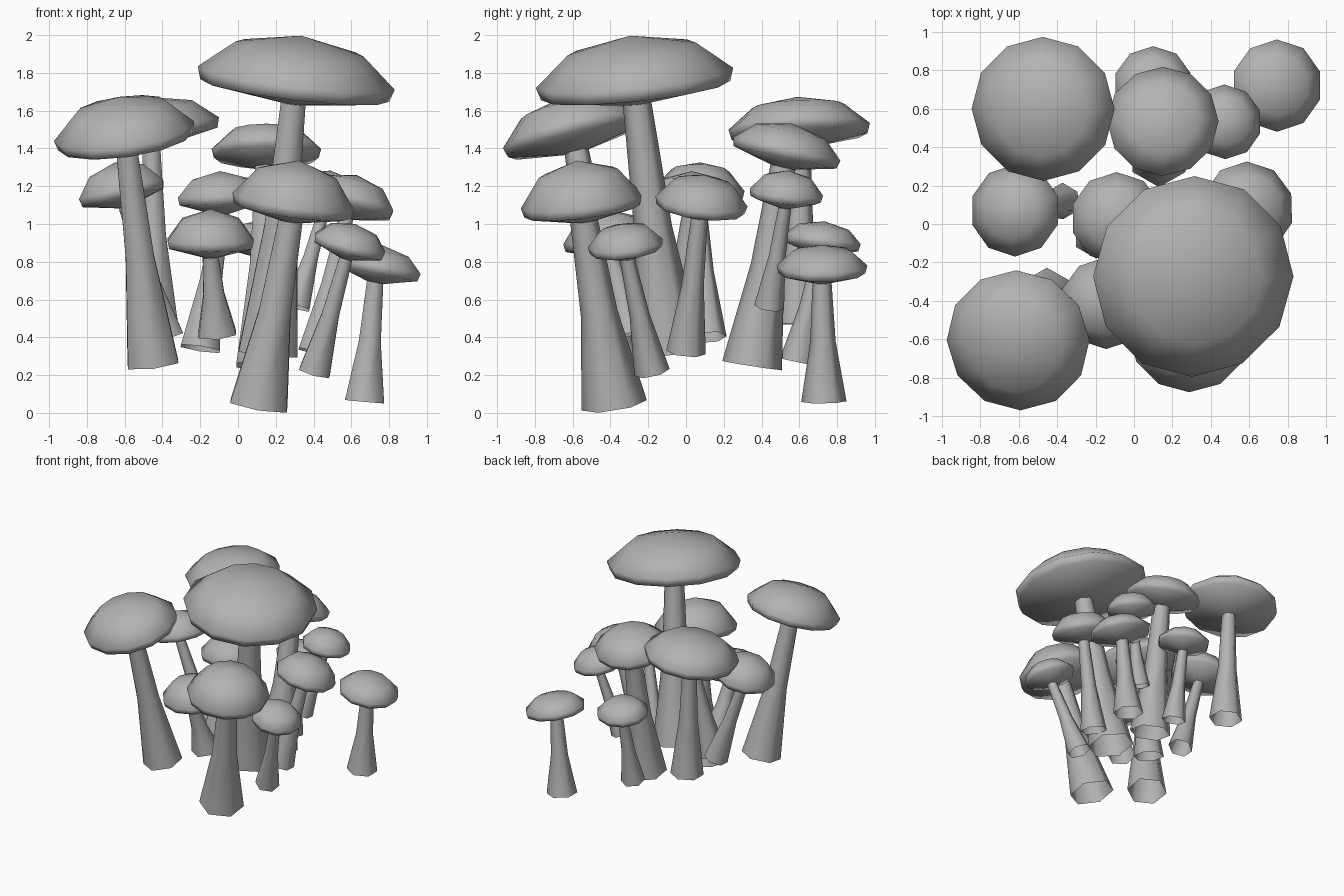
import bpy, bmesh, math
from mathutils import Vector

if "Cube" in bpy.data.objects:
    bpy.data.objects.remove(bpy.data.objects["Cube"])

grey = bpy.data.materials.new("mushroom_grey")
grey.diffuse_color = (0.45, 0.45, 0.45, 1)
grey.use_nodes = True
grey.node_tree.nodes["Principled BSDF"].inputs["Base Color"].default_value = grey.diffuse_color


def lathe(name, sides, sections, angle):
    """Skin open sections of (centre, normal, radius); radius 0 closes to a point."""
    bm = bmesh.new()
    rings = []
    for centre, normal, radius in sections:
        n = normal.normalized()
        u = (Vector((0, 1, 0)) - n * n.y).normalized()
        v = n.cross(u) * -1
        if radius == 0:
            rings.append([bm.verts.new(centre)])
            continue
        rings.append([bm.verts.new(centre + radius * (u * math.cos(a) - v * math.sin(a)))
                      for a in (2 * math.pi * i / sides for i in range(sides))])
    for lo, hi in zip(rings, rings[1:]):
        for i in range(sides):
            j = (i + 1) % sides
            if len(hi) == 1:
                bm.faces.new((lo[i], lo[j], hi[0]))
            else:
                bm.faces.new((lo[i], lo[j], hi[j], hi[i]))
    mesh = bpy.data.meshes.new(name)
    bm.to_mesh(mesh)
    bm.free()
    mesh.materials.append(grey)
    ob = bpy.data.objects.new(name, mesh)
    bpy.context.collection.objects.link(ob)
    bpy.ops.object.select_all(action='DESELECT')
    ob.select_set(True)
    bpy.context.view_layer.objects.active = ob
    bpy.ops.object.shade_smooth_by_angle(angle=math.radians(angle))


def mushroom(name, rim, r, slope, h, base, base_r):
    c, b = Vector(rim), Vector(base)
    n = Vector((-slope[0], -slope[1], 1)).normalized()
    lip = 0.03 + 0.09 * r
    depth = 0.05 + 0.11 * r
    neck = 0.42 * base_r
    # cap: underside funnels down to the stem, thin lip, faceted dome
    profile = [(0.9 * neck, -depth), (0.96 * r, -lip / 2), (r, lip / 2 - 0.01),
               (0.65 * r, lip / 2 + 0.67 * (h - lip / 2)), (0, h)]
    lathe(name + "_cap", 12 if r > 0.25 else 10,
          [(c + n * z, n, rad) for rad, z in profile], 100)
    # stem: flared open foot, meeting the underside of the cap
    top = c - n * (depth - 0.005)
    axis = top - b
    lathe(name + "_stem", 6,
          [(b, axis, base_r), (b + axis * 0.5, axis, base_r * 0.56),
           (top, axis, neck)], 100)


# name, rim centre, cap radius, cap slope (x, y), dome height, foot, foot radius
cluster = [
    ("tallest", (0.305, -0.27, 1.745), 0.525, (-0.12, 0.105), 0.255, (0.16, -0.09, 0.32), 0.18),
    ("front_left", (-0.60, -0.60, 1.47), 0.375, (0.14, 0.25), 0.21, (-0.45, -0.38, 0.26), 0.155),
    ("front", (0.29, -0.55, 1.10), 0.325, (-0.14, 0.12), 0.24, (0.11, -0.38, 0.04), 0.175),
    ("front_small", (-0.145, -0.41, 0.90), 0.24, (0.0, 0.10), 0.18, (-0.11, -0.28, 0.42), 0.115),
    ("right_small", (0.59, -0.32, 0.885), 0.20, (-0.27, 0.12), 0.12, (0.405, -0.18, 0.215), 0.095),
    ("left", (-0.615, 0.07, 1.165), 0.24, (0.23, -0.03), 0.165, (-0.37, 0.12, 0.40), 0.095),
    ("back_left", (-0.47, 0.60, 1.495), 0.375, (0.13, 0.05), 0.18, (-0.43, 0.60, 0.47), 0.13),
    ("back", (0.15, 0.53, 1.38), 0.29, (0.0, -0.22), 0.155, (0.13, 0.35, 0.25), 0.16),
    ("middle", (-0.09, 0.03, 1.13), 0.24, (0.03, 0.0), 0.15, (-0.20, -0.06, 0.34), 0.12),
    ("right", (0.59, 0.08, 1.105), 0.245, (-0.25, -0.12), 0.16, (0.41, 0.0, 0.32), 0.105),
    ("back_right_small", (0.47, 0.53, 1.155), 0.195, (-0.15, -0.10), 0.13, (0.31, 0.44, 0.56), 0.08),
    ("back_right", (0.74, 0.72, 0.765), 0.24, (-0.20, 0.0), 0.125, (0.67, 0.73, 0.06), 0.12),
    ("back_small", (0.10, 0.72, 0.905), 0.205, (0.0, -0.13), 0.11, (0.09, 0.59, 0.27), 0.095),
]
for item in cluster:
    mushroom(*item)
